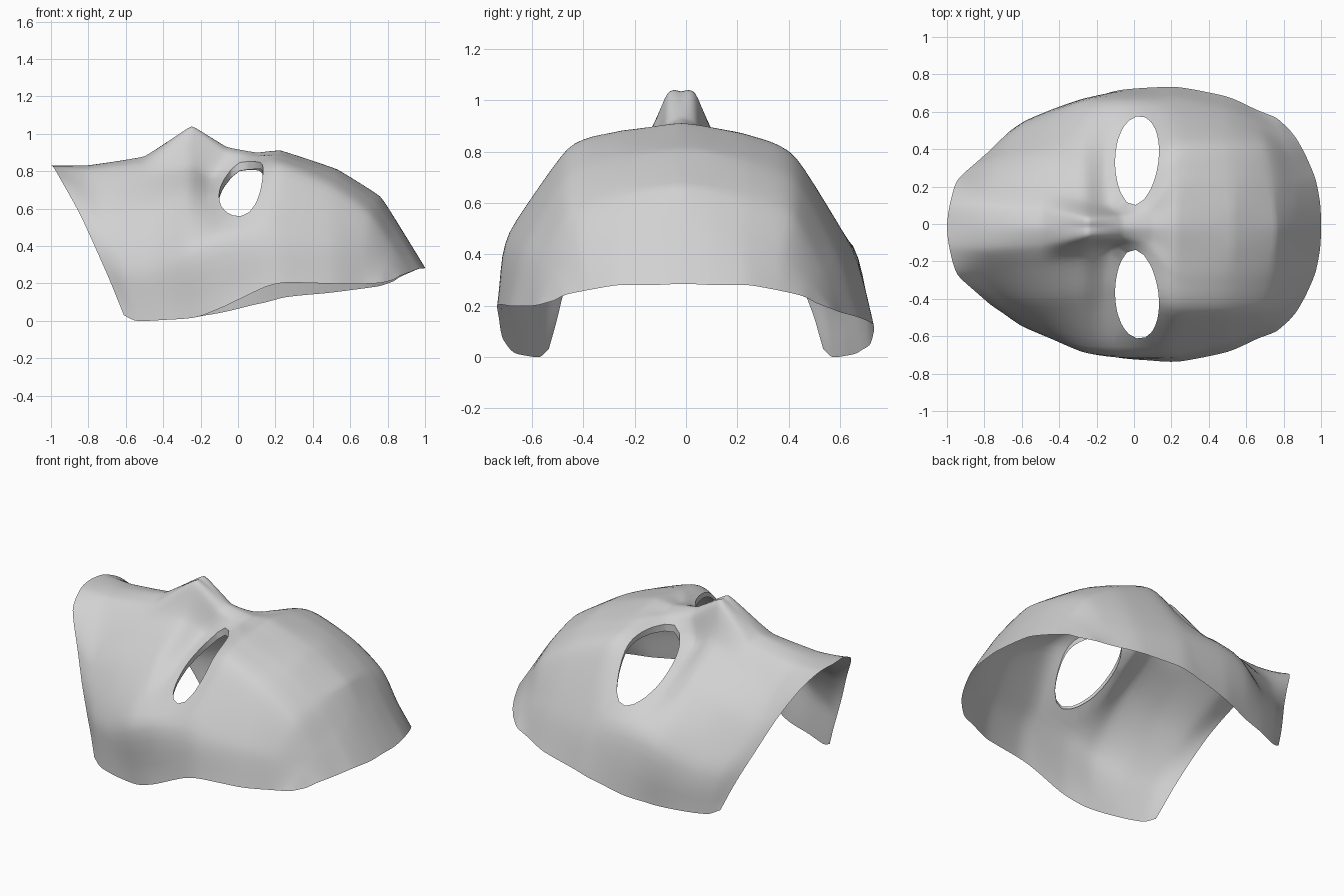
import bpy, bmesh, math
from mathutils import Vector
from mathutils.bvhtree import BVHTree

cube = bpy.data.objects.get("Cube")
if cube:
    bpy.data.objects.remove(cube, do_unlink=True)

# Lengthwise guide curves of one half, from chin edge to forehead edge
crown = [(-1, 0, .83), (-.8, 0, .832), (-.5, 0, .88), (-.25, 0, 1.035), (-.06, 0, .93), (.1, 0, .9),
         (.23, 0, .91), (.53, 0, .81), (.76, 0, .665), (.865, 0, .505), (1, 0, .285)]
ridge = [(-.985, .12, .82), (-.8, .12, .81), (-.5, .1, .85), (-.25, .055, 1.025), (-.07, .06, .9), (.1, .08, .885),
         (.23, .12, .895), (.53, .12, .8), (.75, .12, .655), (.86, .12, .5), (.995, .12, .28)]
flank = [(-.945, .25, .75), (-.77, .23, .71), (-.5, .2, .77), (-.27, .15, .83), (-.12, .13, .77), (.13, .2, .87),
         (.25, .28, .86), (.52, .28, .765), (.73, .27, .625), (.845, .25, .475), (.97, .25, .28)]
shoulder = [(-.84, .35, .56), (-.7, .38, .53), (-.5, .4, .59), (-.28, .38, .67), (-.12, .36, .65), (.13, .42, .785),
            (.25, .45, .785), (.5, .45, .69), (.7, .435, .56), (.82, .395, .41), (.92, .37, .26)]
side = [(-.7, .47, .25), (-.61, .53, .26), (-.45, .595, .29), (-.27, .66, .38), (-.1, .67, .44), (.13, .67, .45),
        (.25, .665, .43), (.5, .61, .41), (.67, .55, .36), (.79, .49, .31), (.87, .46, .24)]
rim = [(-.61, .535, .03), (-.54, .57, 0), (-.4, .625, .005), (-.24, .67, .017), (-.08, .715, .06), (.1, .73, .125),
       (.25, .73, .165), (.5, .68, .175), (.66, .61, .185), (.76, .57, .195), (.83, .51, .215)]
half = [crown, ridge, flank, shoulder, side, rim]


def spline(points, steps, tension=.38):
    """Curve through the points; low tension keeps the corners."""
    pts = [Vector(p) for p in points]
    last = len(pts) - 1

    def tangent(i):
        if i in (0, last):
            return (pts[min(i + 1, last)] - pts[max(i - 1, 0)]) * .8
        return (pts[i + 1] - pts[i - 1]) * tension

    out = []
    for i in range(last):
        a, b, ta, tb = pts[i], pts[i + 1], tangent(i), tangent(i + 1)
        for s in range(steps):
            t = s / steps
            h = t * t * (3 - 2 * t)
            out.append(a.lerp(b, h) + ta * (t * (1 - t) ** 2) - tb * (t * t * (1 - t)))
    return out + [pts[last]]


def mirrored(guide):
    return [(x, -y, z) for x, y, z in guide]


# Loft the shell across the mirrored guides, with a crisp nose ridge
guides = [mirrored(g) for g in reversed(half[1:])] + half
rails = [spline(g, 6, .15 if abs(g[0][1]) < .2 else .38) for g in guides]
rows = [spline(section, 6) for section in zip(*rails)]

bm = bmesh.new()
grid = []
for row in rows:
    line = []
    for p in row:
        # The forehead rim hangs slightly lower on one flank
        ramp = min(max(p.x + .2, 0) / .35, 1) * min(max(1 - p.x, 0) / .8, 1)
        drop = .04 * ramp * (p.y / .7) * min(abs(p.y) / .7, 1)
        line.append(bm.verts.new((p.x, p.y, max(p.z - drop, 0))))
    grid.append(line)
for low, high in zip(grid, grid[1:]):
    for j in range(len(low) - 1):
        bm.faces.new((low[j], high[j], high[j + 1], low[j + 1]))
bm.normal_update()
if sum(f.normal.z for f in bm.faces) < 0:
    bmesh.ops.reverse_faces(bm, faces=bm.faces[:])
surface = BVHTree.FromBMesh(bm)

# Eye openings: oval in plan, narrower towards the nose
EYE_X, EYE_Y, EYE_W, EYE_L = .015, .357, .116, .238


def eye_coords(co):
    v = (abs(co.y) - EYE_Y) / EYE_L
    u = (co.x - EYE_X - .015 * v) / (EYE_W * (1 + .1 * v))
    return u, v


def eye_radius(co):
    return math.hypot(*eye_coords(co))


bmesh.ops.delete(bm, geom=[v for v in bm.verts if eye_radius(v.co) < .93], context="VERTS")
for v in bm.verts:
    if v.is_boundary and eye_radius(v.co) < 1.4:
        a, b = eye_coords(v.co)
        r = math.hypot(a, b)
        a, b = a / r, b / r
        x = EYE_X + .015 * b + a * EYE_W * (1 + .1 * b)
        y = math.copysign(EYE_Y + b * EYE_L, v.co.y)
        hit = surface.ray_cast(Vector((x, y, 2)), Vector((0, 0, -1)))[0]
        if hit:
            v.co = hit

# Fold the eye edges inwards, deepest beside the nose
eye_edges = [e for e in bm.edges if e.is_boundary and all(eye_radius(v.co) < 1.05 for v in e.verts)]
folded = bmesh.ops.extrude_edge_only(bm, edges=eye_edges)["geom"]
for v in folded:
    if isinstance(v, bmesh.types.BMVert):
        b = eye_coords(v.co)[1]
        v.co.z -= .03 - .015 * b

# The upper face sits slightly off centre, the rim does not
for v in bm.verts:
    v.co.y -= .018 * min(max(v.co.z - .15, 0) / .25, 1)

mesh = bpy.data.meshes.new("mask_shell")
bm.to_mesh(mesh)
bm.free()
mask = bpy.data.objects.new("mask_shell", mesh)
bpy.context.collection.objects.link(mask)

# Plain grey finish
grey = bpy.data.materials.new("light_grey")
grey.use_nodes = True
colour = (.64, .64, .64, 1)
grey.diffuse_color = colour
for node in grey.node_tree.nodes:
    if node.type == "BSDF_PRINCIPLED":
        node.inputs["Base Color"].default_value = colour
mesh.materials.append(grey)

bpy.ops.object.select_all(action="DESELECT")
mask.select_set(True)
bpy.context.view_layer.objects.active = mask
bpy.ops.object.shade_smooth_by_angle(angle=math.radians(50))
